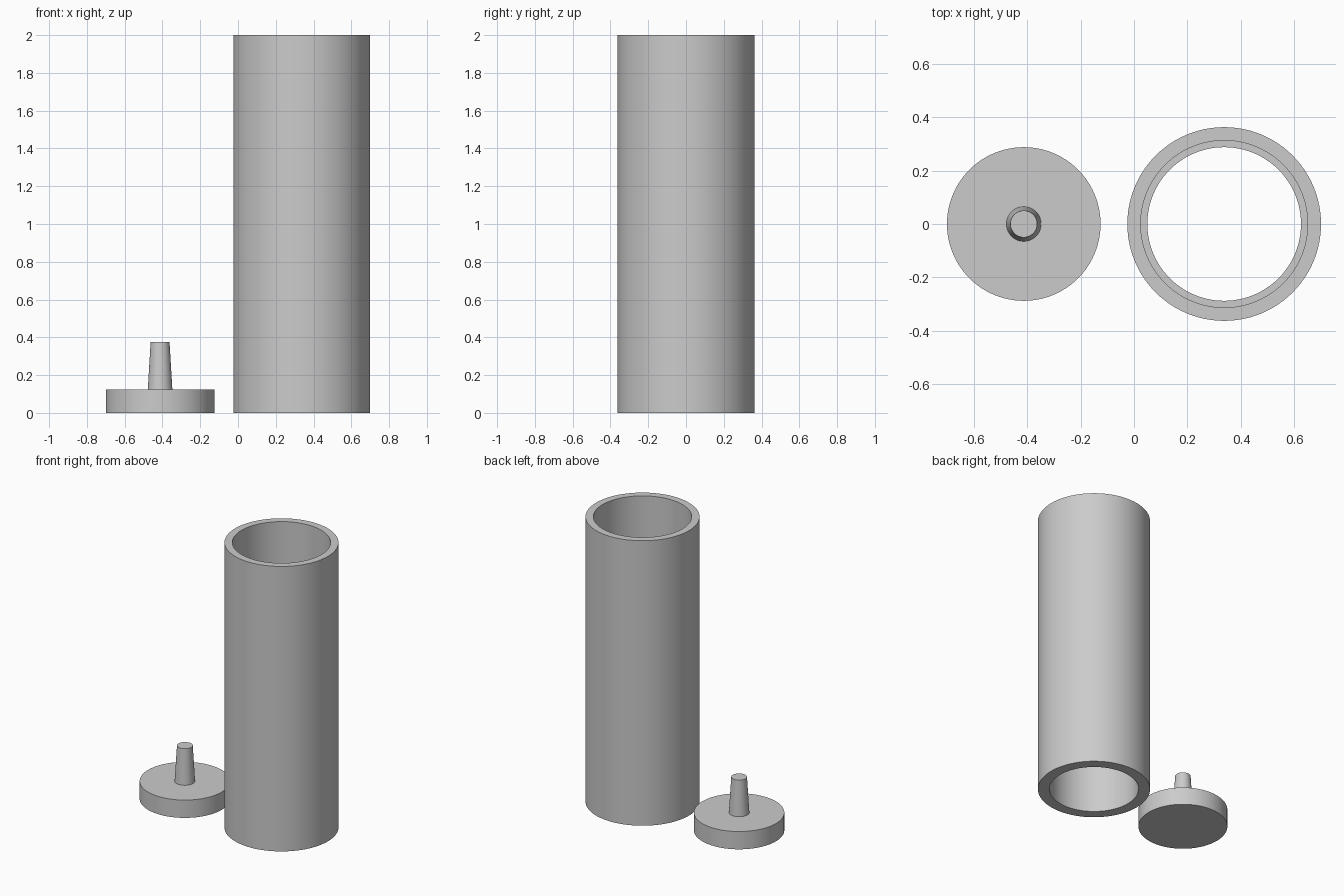
import bpy
import bmesh
from math import radians, sin, cos, tau

cube = bpy.data.objects.get("Cube")
if cube:
    bpy.data.objects.remove(cube, do_unlink=True)

SEGMENTS = 96

grey = bpy.data.materials.new("plain grey")
grey.use_nodes = True
COLOUR = (0.6, 0.6, 0.6, 1)
grey.diffuse_color = COLOUR
grey.node_tree.nodes["Principled BSDF"].inputs["Base Color"].default_value = COLOUR


def lathe(name, profile, x, closed=False):
    """Turn a (radius, height) profile about a vertical axis at x."""
    bm = bmesh.new()
    rings = [[bm.verts.new((r * cos(tau * i / SEGMENTS), r * sin(tau * i / SEGMENTS), z))
              for i in range(SEGMENTS)] for r, z in profile]
    pairs = list(zip(rings, rings[1:]))
    if closed:
        pairs.append((rings[-1], rings[0]))
    else:
        bm.faces.new(rings[0])
        bm.faces.new(rings[-1])
    for a, b in pairs:
        for i in range(SEGMENTS):
            j = (i + 1) % SEGMENTS
            bm.faces.new((a[i], a[j], b[j], b[i]))
    bmesh.ops.recalc_face_normals(bm, faces=bm.faces)
    mesh = bpy.data.meshes.new(name)
    bm.to_mesh(mesh)
    bm.free()
    mesh.materials.append(grey)
    obj = bpy.data.objects.new(name, mesh)
    obj.location.x = x
    bpy.context.collection.objects.link(obj)
    bpy.ops.object.select_all(action="DESELECT")
    obj.select_set(True)
    bpy.context.view_layer.objects.active = obj
    bpy.ops.object.shade_smooth_by_angle(angle=radians(30))
    return obj


# Open tube with a narrower lower bore and a flat inner ledge
OUTER, BORE, NARROW, LEDGE = 0.3625, 0.3125, 0.2875, 1.0
lathe("tube", [(OUTER, 0), (OUTER, 2), (BORE, 2), (BORE, LEDGE),
               (NARROW, LEDGE), (NARROW, 0)], 0.3375, closed=True)

# Round plug with a tapered grip
lathe("plug", [(NARROW, 0), (NARROW, 0.125), (0.065, 0.125), (0.05, 0.375)], -0.4125)
